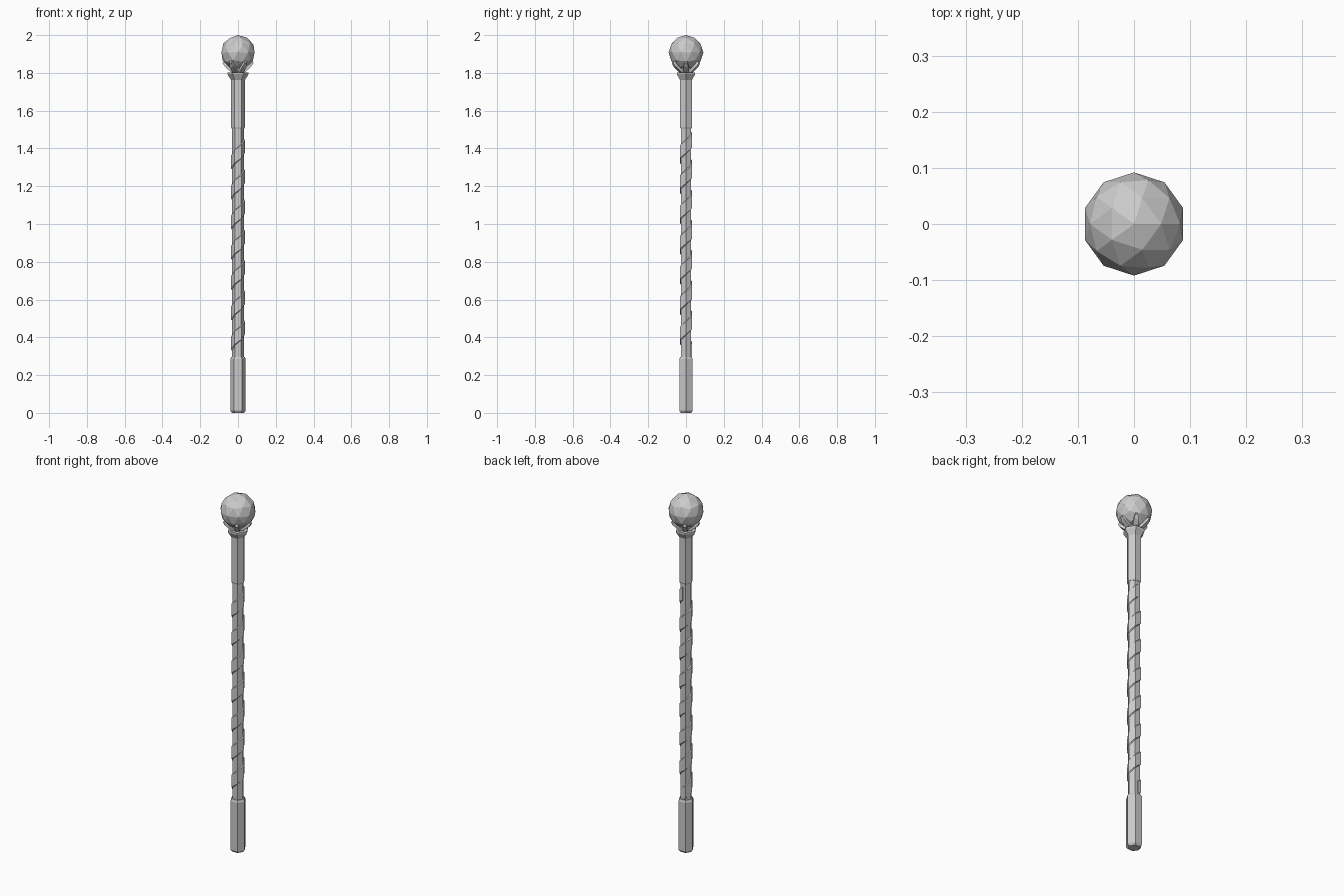
import bpy, bmesh
from math import cos, sin, pi, radians, floor

if "Cube" in bpy.data.objects:
    bpy.data.objects.remove(bpy.data.objects["Cube"])


def finish(name, bm):
    bmesh.ops.remove_doubles(bm, verts=bm.verts, dist=1e-5)
    bmesh.ops.recalc_face_normals(bm, faces=bm.faces)
    me = bpy.data.meshes.new(name)
    bm.to_mesh(me)
    bm.free()
    ob = bpy.data.objects.new(name, me)
    bpy.context.collection.objects.link(ob)
    return ob


def loft(name, rings):
    # closed tube through matching rings of points
    bm = bmesh.new()
    vs = [[bm.verts.new(p) for p in ring] for ring in rings]
    n = len(vs[0])
    for a, b in zip(vs, vs[1:]):
        for i in range(n):
            j = (i + 1) % n
            bm.faces.new((a[i], a[j], b[j], b[i]))
    bm.faces.new(vs[0])
    bm.faces.new(vs[-1])
    return finish(name, bm)


def hex_lathe(name, profile):
    # profile of (radius, z), six sides with corners on the x axis
    return loft(name, [[(r * cos(k * pi / 3), r * sin(k * pi / 3), z) for k in range(6)]
                       for r, z in profile])


# Pole sections
hex_lathe("foot_grip", [(0.032, 0), (0.041, 0.012), (0.041, 0.285), (0.036, 0.296)])
hex_lathe("shaft", [(0.031, 0.28), (0.031, 1.53)])
hex_lathe("upper_grip", [(0.033, 1.505), (0.037, 1.512), (0.037, 1.78)])
hex_lathe("collar", [(0.036, 1.762), (0.056, 1.793), (0.056, 1.803), (0.034, 1.803), (0.03, 1.825)])


# Spiral wrap hugging the hexagonal shaft
def hex_radius(r, a):
    m = a % (pi / 3)
    return r * cos(pi / 6) / cos(m - pi / 6)


pitch, half = 0.16, 0.04
rings = []
first = floor((0.34 - 1.21) / pitch * 12)
last = floor((1.46 - 1.21) / pitch * 12)
for s in range(first, last + 1):
    a = s * pi / 6 - pi / 2
    z = 1.21 + s / 12 * pitch
    ri, ro = hex_radius(0.029, a), hex_radius(0.0365, a)
    rings.append([(r * cos(a), r * sin(a), z + h)
                  for r, h in ((ri, -half), (ro, -half * 0.85), (ro, half * 0.85), (ri, half))])
loft("spiral_wrap", rings)

# Claws holding the orb: (radius, z, half width)
claw = [(0.026, 1.802, 0.012), (0.046, 1.818, 0.013), (0.069, 1.838, 0.012), (0.082, 1.858, 0.006)]
for k in range(6):
    a = k * pi / 3
    rings = []
    for r, z, w in claw:
        pts = ((r, z - 0.006, -w), (r, z - 0.006, w), (r - 0.008, z + 0.007, w), (r - 0.008, z + 0.007, -w))
        rings.append([(p * cos(a) - t * sin(a), p * sin(a) + t * cos(a), h) for p, h, t in pts])
    loft("claw_%d" % (k + 1), rings)

# Faceted orb
bm = bmesh.new()
bmesh.ops.create_icosphere(bm, subdivisions=2, radius=0.092)
bmesh.ops.translate(bm, verts=bm.verts, vec=(0, 0, 1.908))
finish("orb", bm)
